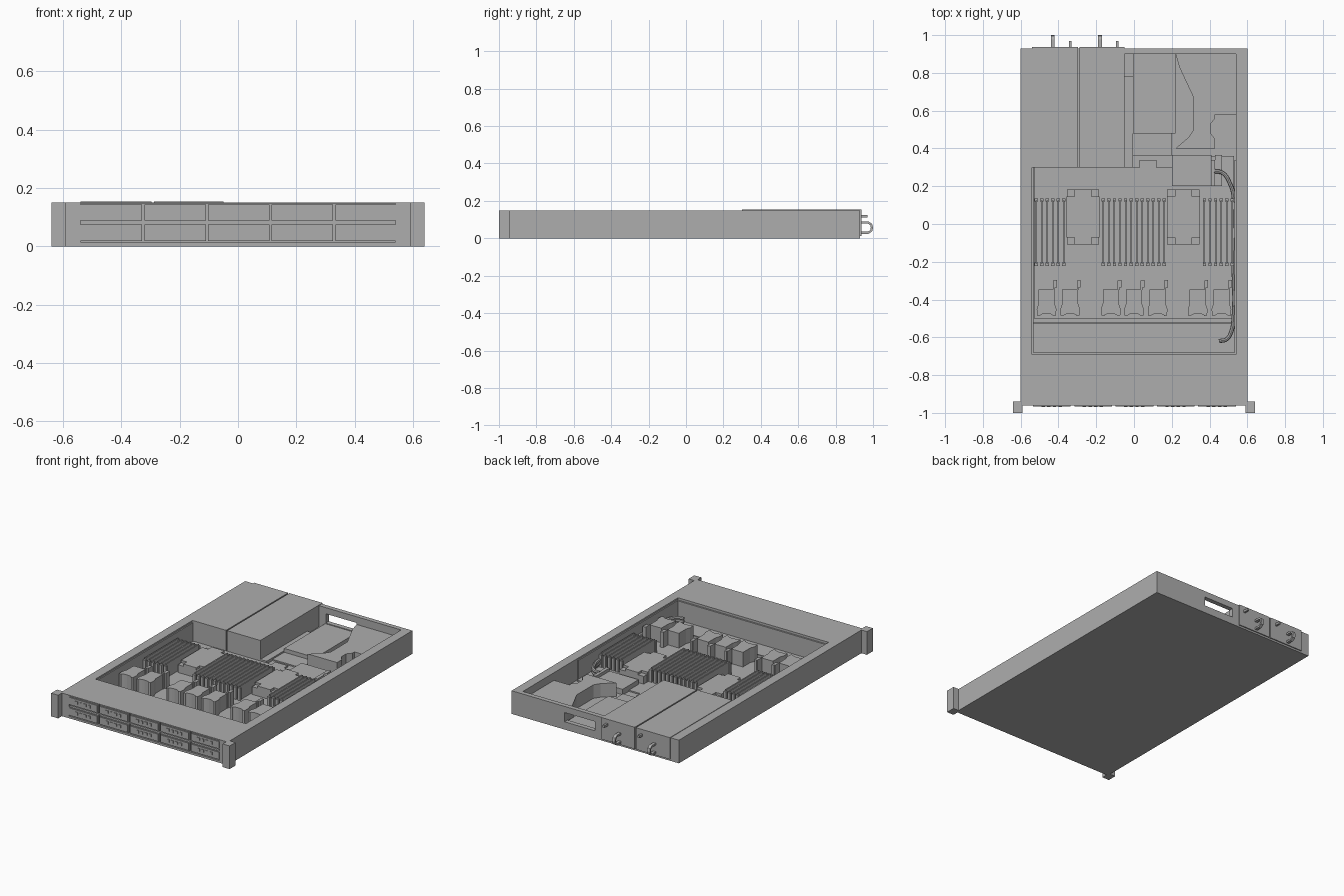
import bpy, bmesh, math
from mathutils import Vector

cube = bpy.data.objects.get("Cube")
if cube:
    bpy.data.objects.remove(cube)

grey = bpy.data.materials.new("metal grey")
grey.use_nodes = True
grey.diffuse_color = (0.42, 0.42, 0.42, 1)
grey.node_tree.nodes["Principled BSDF"].inputs["Base Color"].default_value = (0.42, 0.42, 0.42, 1)


def finish(name, bm):
    bmesh.ops.recalc_face_normals(bm, faces=bm.faces)
    mesh = bpy.data.meshes.new(name)
    bm.to_mesh(mesh)
    bm.free()
    mesh.materials.append(grey)
    ob = bpy.data.objects.new(name, mesh)
    bpy.context.collection.objects.link(ob)
    return ob


def boxes(name, *spans):
    """One object from boxes given as (x0, x1, y0, y1, z0, z1)."""
    bm = bmesh.new()
    for x0, x1, y0, y1, z0, z1 in spans:
        verts = bmesh.ops.create_cube(bm, size=1)["verts"]
        for v in verts:
            v.co = Vector((x0 + (v.co.x + .5) * (x1 - x0),
                           y0 + (v.co.y + .5) * (y1 - y0),
                           z0 + (v.co.z + .5) * (z1 - z0)))
    return finish(name, bm)


def prism(name, outline, z0, z1):
    """Extrude a plan outline upward."""
    bm = bmesh.new()
    face = bm.faces.new([bm.verts.new((x, y, z0)) for x, y in outline])
    new = bmesh.ops.extrude_face_region(bm, geom=[face])["geom"]
    for v in new:
        if isinstance(v, bmesh.types.BMVert):
            v.co.z = z1
    return finish(name, bm)


def tube(name, points, radius):
    """Round rod along a smooth path, turned into a mesh."""
    curve = bpy.data.curves.new(name, "CURVE")
    curve.dimensions = "3D"
    curve.bevel_depth = radius
    curve.bevel_resolution = 2
    curve.resolution_u = 6
    curve.use_fill_caps = True
    spline = curve.splines.new("BEZIER")
    spline.bezier_points.add(len(points) - 1)
    for p, co in zip(spline.bezier_points, points):
        p.co = co
        p.handle_left_type = p.handle_right_type = "AUTO"
    curve.materials.append(grey)
    ob = bpy.data.objects.new(name, curve)
    bpy.context.collection.objects.link(ob)
    bpy.ops.object.select_all(action="DESELECT")
    bpy.context.view_layer.objects.active = ob
    ob.select_set(True)
    bpy.ops.object.convert(target="MESH")
    bpy.ops.object.shade_smooth_by_angle()


H = 0.15

# Tray: floor, side walls, rear wall with a card slot, front cover
boxes("chassis_floor", (-.6, .6, -.94, .93, 0, .012))
for side, s in (("left", 1), ("right", -1)):
    a, b = sorted((s * .54, s * .6))
    boxes(side + "_wall", (a, b, -.962, .93, 0, H))
    a, b = sorted((s * .59, s * .64))
    c, d = sorted((s * .532, s * .54))
    boxes(side + "_rack_ear", (a, b, -1, -.94, 0, H))
    boxes(side + "_inner_rail", (c, d, -.68, .34, .012, .14))
boxes("rear_wall", (-.05, .0, .9, .93, 0, H), (.22, .54, .9, .93, 0, H),
      (0, .22, .9, .93, 0, .05), (0, .22, .9, .93, .11, H))
boxes("drive_cage", (-.54, .54, -.945, -.69, .012, H))
boxes("front_frame", (-.54, .545, -.962, -.94, .147, H), (-.54, .545, -.962, -.94, 0, .014))
boxes("cage_lip", (-.54, .54, -.69, -.68, .012, .135))
boxes("fan_rail", (-.54, .54, -.53, -.52, .012, .03))

# Ten drive carriers, each with a raised bezel and four vents
PITCH = .2185
for row, z in enumerate((.019, .088)):
    for col in range(5):
        x = -.54 + col * PITCH
        tag = f"_{row}_{col}"
        boxes("drive_carrier" + tag, (x, x + .211, -.96, -.94, z, z + .056))
        boxes("drive_latch" + tag, (x + .006, x + .205, -.965, -.96, z + .006, z + .05))
        boxes("drive_vents" + tag, *[(x + .05 + k * .03, x + .068 + k * .03, -.969, -.965,
                                      z + .02, z + .038) for k in range(4)])

# Power supplies with loop handles and release knobs
for n, (x0, x1, hx) in enumerate(((-.54, -.296, -.43), (-.288, -.05, -.18))):
    boxes(f"power_supply_{n}", (x0, x1, .3, .937, .012, .153))
    boxes(f"release_knob_{n}", (hx + .085, hx + .098, .93, .97, .11, .125))
    path = [(.93, .03), (.975, .03), (.99, .04), (.994, .057), (.99, .074), (.975, .084), (.93, .084)]
    w = .01
    bm = bmesh.new()
    rings = []
    for i, (y, z) in enumerate(path):
        p, q = path[max(i - 1, 0)], path[min(i + 1, len(path) - 1)]
        d = Vector((q[0] - p[0], q[1] - p[1])).normalized() * .006
        rings.append([bm.verts.new((hx + sx * w, y + so * d.y, z - so * d.x))
                      for sx, so in ((-1, 1), (1, 1), (1, -1), (-1, -1))])
    for a, b in zip(rings, rings[1:]):
        for k in range(4):
            bm.faces.new((a[k], a[(k + 1) % 4], b[(k + 1) % 4], b[k]))
    bm.faces.new(rings[0])
    bm.faces.new(rings[-1])
    finish(f"loop_handle_{n}", bm)

# Main board and the rear expansion card
prism("main_board", [(-.53, -.5), (.53, -.5), (.53, .36), (.2, .36), (.2, .3), (.12, .3), (.12, .34),
                     (.03, .34), (.03, .3), (-.53, .3)], .012, .02)
boxes("riser_board", (-.05, -.005, .3, .78, .012, .03), (-.03, .2, .36, .51, .012, .02))
boxes("expansion_card", (-.005, .22, .48, .9, .012, .045))

# Shroud in the rear corner
prism("rear_shroud", [(.22, .9), (.24, .83), (.315, .67), (.315, .5), (.29, .46), (.22, .4), (.43, .4),
                      (.43, .45), (.405, .48), (.405, .53), (.43, .56), (.43, .58), (.54, .58),
                      (.54, .9)], .012, .1)

# Memory sticks with wider clips at both ends
for g, (start, count) in enumerate(((-.518, 6), (-.162, 12), (.373, 6))):
    for i in range(count):
        x = start + i * .0293
        boxes(f"memory_stick_{g}_{i}", (x - .004, x + .004, -.21, .125, .02, .11),
              (x - .009, x + .009, -.222, -.205, .02, .1),
              (x - .009, x + .009, .12, .135, .02, .1))

# Processor heat sinks with notched corners
for n, x in enumerate((-.27, .262)):
    corners = [(x + sx * .066 - .02, x + sx * .066 + .02, cy - .018, cy + .018, .02, .07)
               for sx in (-1, 1) for cy in (-.09, .164)]
    boxes(f"heat_sink_{n}", (x - .088, x + .088, -.072, .146, .02, .085),
          (x - .046, x + .046, -.108, .182, .02, .085), *corners)

# Seven fan modules with a scooped front edge and a pull tab
for n, x in enumerate((-.463, -.338, -.123, .0, .125, .337, .463)):
    arc = [(x + .036 * math.cos(t), -.488 + .014 * math.sin(t))
           for t in (math.pi * k / 6 for k in range(7))]
    prism(f"fan_{n}", arc + [(x - .05, -.485), (x - .052, -.45), (x - .042, -.42), (x - .042, -.348),
                             (x + .042, -.348), (x + .042, -.42), (x + .052, -.45),
                             (x + .05, -.485)], .012, .115)
    boxes(f"fan_tab_{n}", (x + .035, x + .045, -.35, -.3, .012, .12),
          (x + .04, x + .056, -.335, -.297, .012, .12))

# Connector block and cables along the wall
boxes("controller_block", (.2, .41, .2, .365, .02, .05), (.43, .465, .2, .365, .02, .04))
boxes("cable_socket", (.408, .43, .2, .34, .02, .07))
for n, z in enumerate((.045, .065)):
    tube(f"wall_cable_{n}", [(.425, .28, z), (.47, .27, z), (.51, .21, z), (.527, .15, z), (.527, -.2, z),
                             (.527, -.5, z), (.515, -.57, z), (.49, -.61, z), (.45, -.62, z)], .011)
